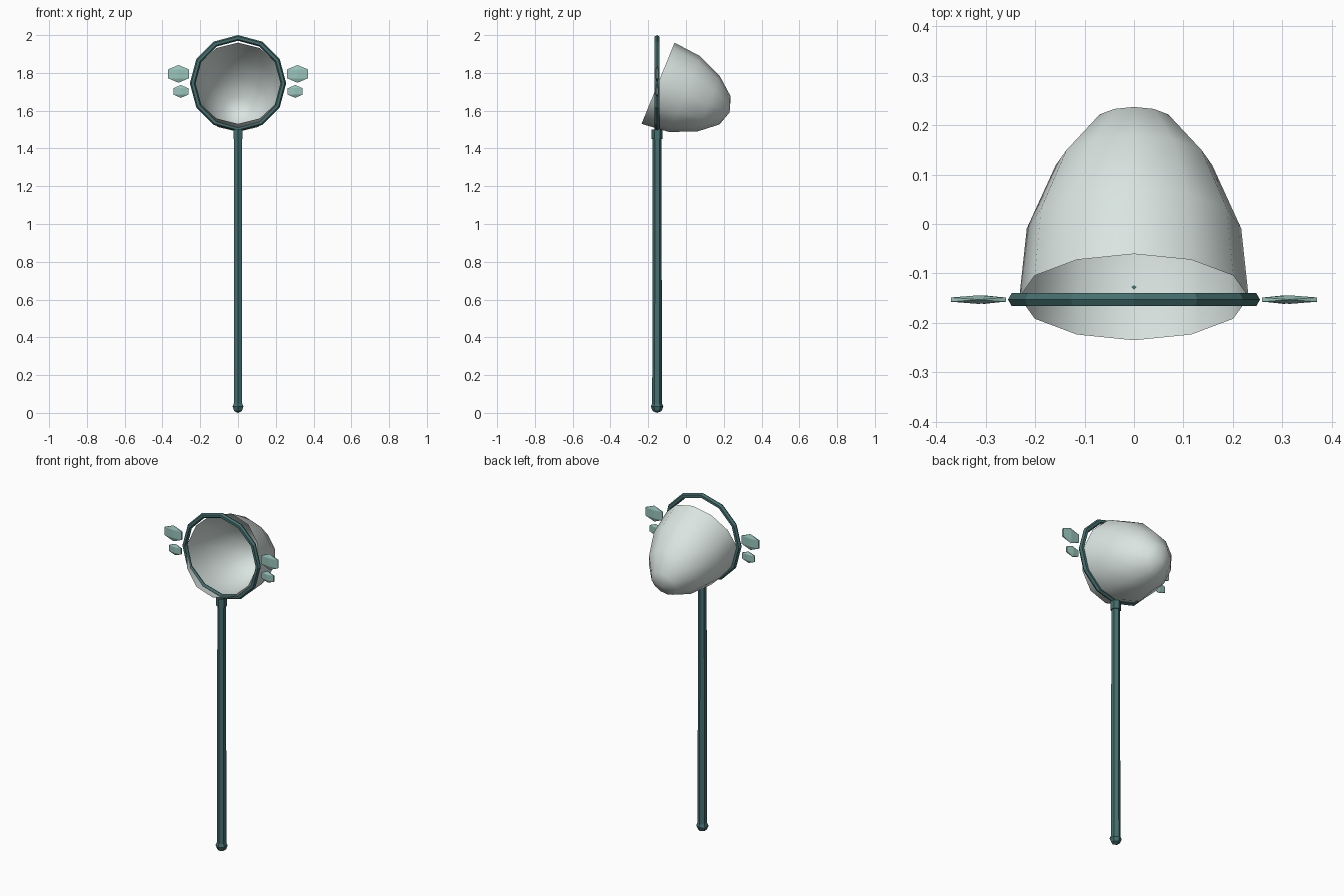
import bpy, bmesh, math
from mathutils import Matrix, Vector

if "Cube" in bpy.data.objects:
    bpy.data.objects.remove(bpy.data.objects["Cube"])

Y = -0.153          # plane of the handle and hoop
HOOP_Z = 1.745


def material(name, rgb):
    m = bpy.data.materials.new(name)
    m.diffuse_color = (*rgb, 1)
    m.use_nodes = True
    m.node_tree.nodes["Principled BSDF"].inputs["Base Color"].default_value = m.diffuse_color
    return m


TEAL = material("dark_teal", (0.06, 0.16, 0.16))
MINT = material("mint", (0.32, 0.56, 0.50))
CLOTH = material("pale_cloth", (0.70, 0.78, 0.75))


def finish(name, mat, smooth=None):
    o = bpy.context.object
    o.name = name
    o.data.materials.append(mat)
    if smooth:
        bpy.ops.object.shade_smooth_by_angle(angle=math.radians(smooth))
    return o


def rod(name, r1, r2, z1, z2):
    bpy.ops.mesh.primitive_cone_add(vertices=6, radius1=r1, radius2=r2, depth=z2 - z1,
                                    location=(0, Y, (z1 + z2) / 2))
    finish(name, TEAL)


def ball(name, loc, scale, rings, mat):
    bpy.ops.mesh.primitive_uv_sphere_add(segments=6, ring_count=rings, radius=1, location=loc)
    o = finish(name, mat)
    o.data.transform(Matrix.Diagonal((*scale, 1)))


# Handle, collar and end knob
rod("handle", 0.026, 0.023, 0.03, 1.49)
rod("collar", 0.029, 0.029, 1.45, 1.50)
ball("end_knob", (0, Y, 0.033), (0.033, 0.033, 0.033), 4, TEAL)

# Twelve-sided hoop
bpy.ops.mesh.primitive_torus_add(major_segments=12, minor_segments=6, major_radius=0.24,
                                 minor_radius=0.015, location=(0, Y, HOOP_Z),
                                 rotation=(math.pi / 2, 0, 0))
finish("hoop", TEAL)

# Small leaf-shaped wings, two on each side
for side, s in (("left", -1), ("right", 1)):
    ball("upper_wing_" + side, (s * 0.315, Y, 1.795), (0.074, 0.01, 0.047), 3, MINT)
    ball("lower_wing_" + side, (s * 0.303, Y, 1.702), (0.053, 0.01, 0.034), 3, MINT)

# Net bag: open dome turned around a tilted axis
profile = [(0, 0.232), (0.150, 0.217), (0.289, 0.158), (0.383, 0.080)]  # depth, radius
bm = bmesh.new()
rings = [[bm.verts.new((r * math.sin(k * math.pi / 6), u, r * math.cos(k * math.pi / 6)))
          for k in range(12)] for u, r in profile]
tip = bm.verts.new((0, 0.409, 0))
for a, b in zip(rings, rings[1:]):
    for k in range(12):
        j = (k + 1) % 12
        bm.faces.new((a[k], a[j], b[j], b[k]))
for k in range(12):
    bm.faces.new((rings[-1][k], rings[-1][(k + 1) % 12], tip))
bmesh.ops.recalc_face_normals(bm, faces=bm.faces)
if sum(f.normal.dot(f.calc_center_median() - Vector((0, 0.1, 0))) for f in bm.faces) < 0:
    bmesh.ops.reverse_faces(bm, faces=bm.faces)
me = bpy.data.meshes.new("net_bag")
bm.to_mesh(me)
bm.free()
net = bpy.data.objects.new("net_bag", me)
bpy.context.collection.objects.link(net)
net.location = (0, -0.148, HOOP_Z)
net.rotation_euler = (math.radians(-22.1), 0, 0)
bpy.ops.object.select_all(action='DESELECT')
net.select_set(True)
bpy.context.view_layer.objects.active = net
finish("net_bag", CLOTH, 60)
